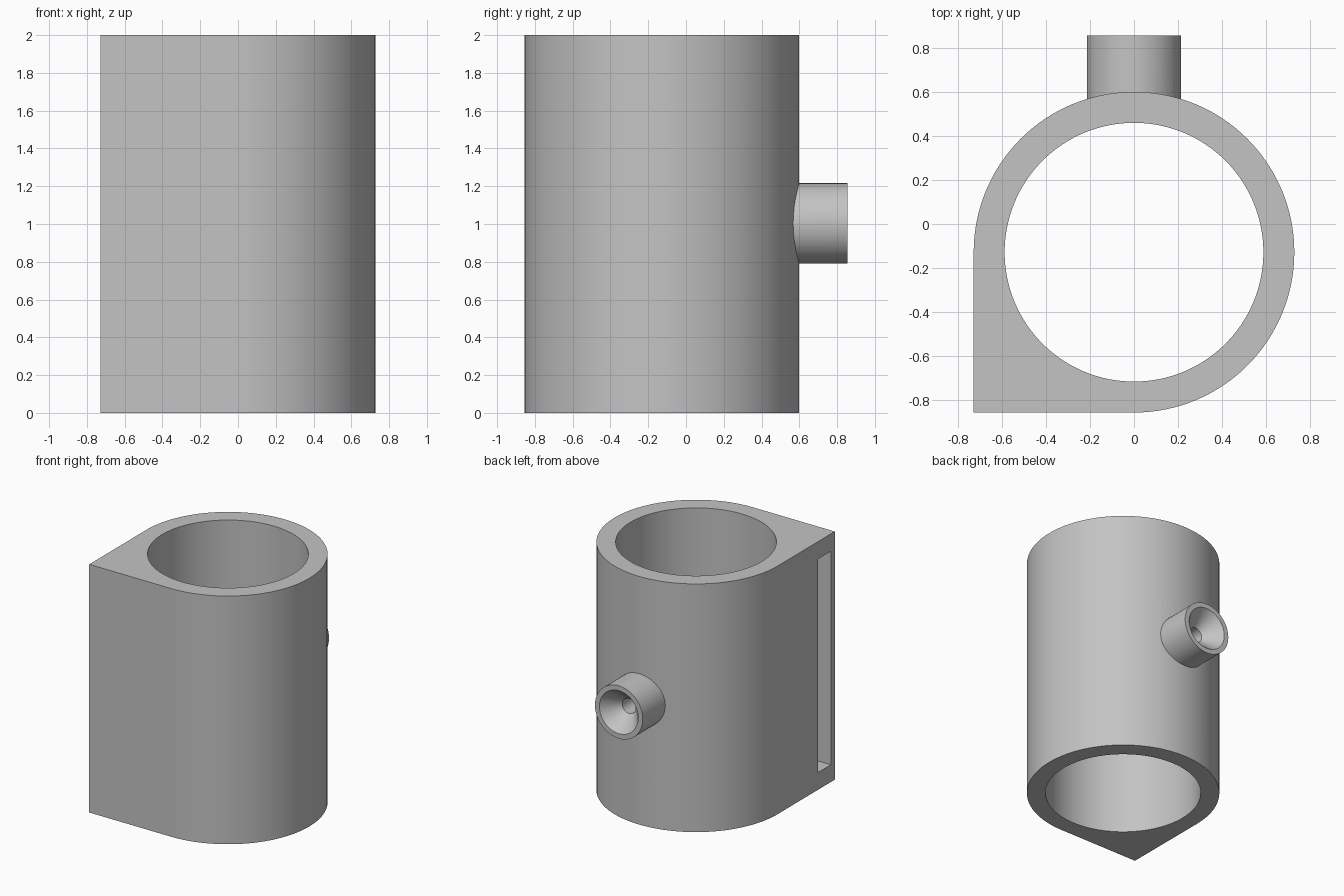
import bpy, bmesh, math
from mathutils import Matrix, Vector

cube = bpy.data.objects.get("Cube")
if cube:
    bpy.data.objects.remove(cube, do_unlink=True)

HEIGHT = 2.0
R_OUT, R_BORE = 0.7275, 0.587
CY = -0.128              # axis of the sleeve
BACK = 0.8555            # end of the nozzle
MID = 1.003              # height of the nozzle

grey = bpy.data.materials.new("plain grey")
grey.use_nodes = True
grey.diffuse_color = (0.55, 0.55, 0.55, 1)
grey.node_tree.nodes["Principled BSDF"].inputs["Base Color"].default_value = grey.diffuse_color


def finish(name, bm):
    bmesh.ops.recalc_face_normals(bm, faces=bm.faces)
    mesh = bpy.data.meshes.new(name)
    bm.to_mesh(mesh)
    bm.free()
    mesh.materials.append(grey)
    obj = bpy.data.objects.new(name, mesh)
    bpy.context.collection.objects.link(obj)
    return obj


def prism(name, points, z0, z1):
    bm = bmesh.new()
    face = bm.faces.new([bm.verts.new((x, y, z0)) for x, y in points])
    new = bmesh.ops.extrude_face_region(bm, geom=[face])["geom"]
    bmesh.ops.translate(bm, vec=(0, 0, z1 - z0),
                        verts=[v for v in new if isinstance(v, bmesh.types.BMVert)])
    return finish(name, bm)


def turned(name, profile, segments=64):
    """Closed solid turned about the nozzle axis, profile = (radius, y) pairs."""
    bm = bmesh.new()
    rings = []
    for r, y in profile:
        rings.append([bm.verts.new((r * math.cos(a), y, MID + r * math.sin(a)))
                      for a in (math.tau * i / segments for i in range(segments))])
    for low, high in zip(rings, rings[1:]):
        for i in range(segments):
            j = (i + 1) % segments
            bm.faces.new((low[i], low[j], high[j], high[i]))
    bm.faces.new(rings[0])
    bm.faces.new(rings[-1])
    return finish(name, bm)


def arc(radius, start, end, steps):
    angles = [math.radians(start + (end - start) * i / steps) for i in range(steps + 1)]
    return [(radius * math.cos(a), CY + radius * math.sin(a)) for a in angles]


def combine(target, tool, operation):
    mod = target.modifiers.new(operation.lower(), "BOOLEAN")
    mod.operation, mod.solver, mod.object = operation, "EXACT", tool
    bpy.context.view_layer.objects.active = target
    bpy.ops.object.modifier_apply(modifier=mod.name)
    bpy.data.objects.remove(tool, do_unlink=True)


# Round sleeve with one square corner
outline = arc(R_OUT, -90, 180, 96) + [(-R_OUT, CY - R_OUT)]
body = prism("sleeve_body", outline, 0, HEIGHT)

# Nozzle on the back
combine(body, turned("nozzle", [(0.213, 0.5), (0.213, BACK)]), "UNION")

# Main bore
combine(body, prism("bore_cutter", arc(R_BORE, 0, 360, 128)[:-1], -0.1, HEIGHT + 0.1), "DIFFERENCE")

# Funnel and small hole through the nozzle
funnel = [(0.06, 0.3), (0.06, BACK - 0.13), (0.173, BACK), (0.173, BACK + 0.1)]
combine(body, turned("funnel_cutter", funnel), "DIFFERENCE")

# Tall pocket in the flat side, near the square corner
x0, x1, y0, y1 = -0.9, -0.45, -0.805, -0.64
combine(body, prism("pocket_cutter", [(x0, y0), (x1, y0), (x1, y1), (x0, y1)], 0.14, 1.86), "DIFFERENCE")

bpy.ops.object.select_all(action="DESELECT")
body.select_set(True)
bpy.context.view_layer.objects.active = body
bpy.ops.object.shade_smooth_by_angle(angle=math.radians(25))
